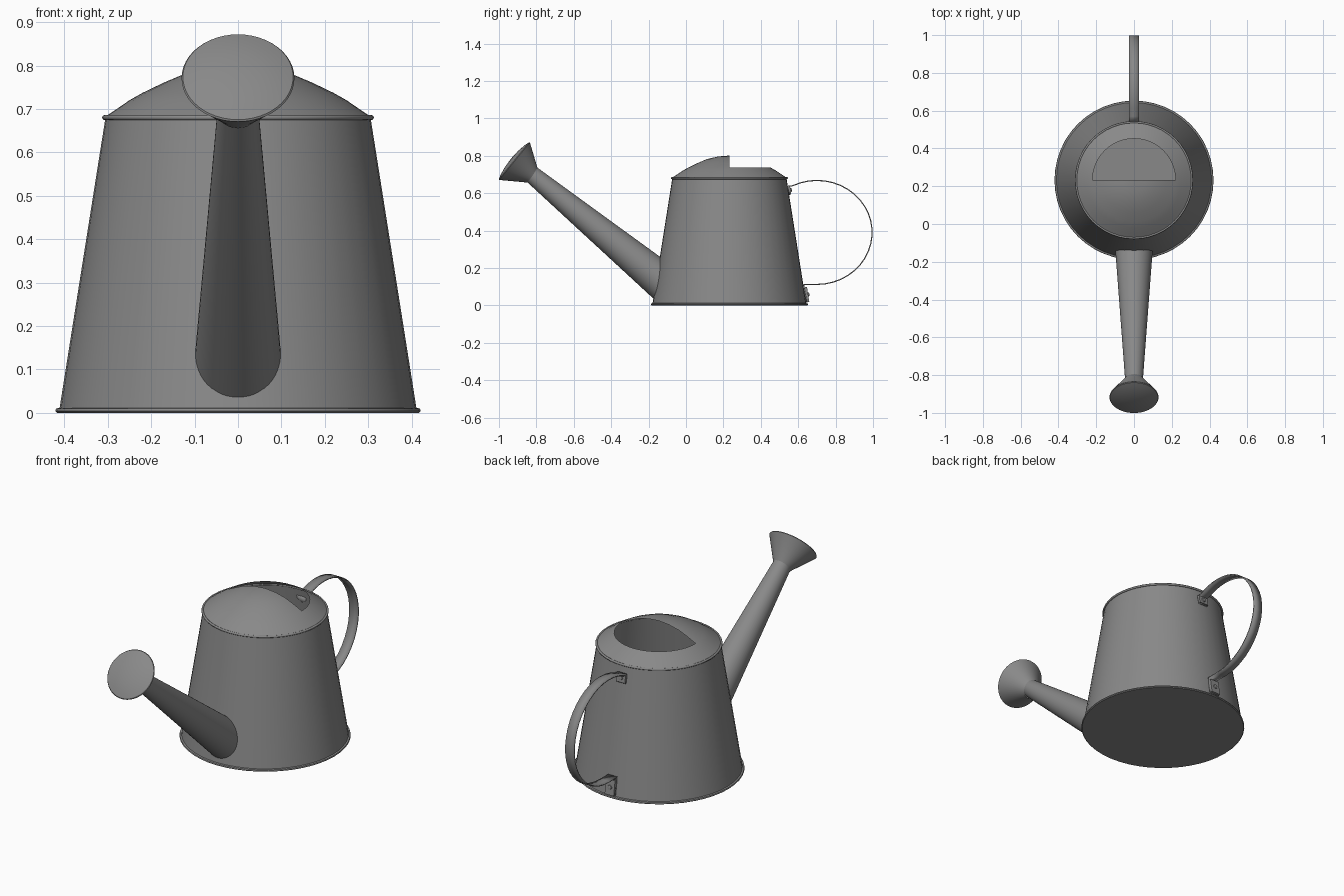
import bpy, bmesh
from math import sin, cos, pi, radians, atan2
from mathutils import Vector, Matrix

cube = bpy.data.objects.get("Cube")
if cube:
    bpy.data.objects.remove(cube)

grey = bpy.data.materials.new("grey metal")
grey.use_nodes = True
grey.diffuse_color = (0.25, 0.25, 0.25, 1)
grey.node_tree.nodes["Principled BSDF"].inputs["Base Color"].default_value = grey.diffuse_color

CENTRE = Matrix.Translation((0, 0.232, 0))   # axis of the can
SIDES = 48


def wall_radius(z):
    return 0.412 - 0.157 * z


def finish(bm, name, angle=35):
    bmesh.ops.remove_doubles(bm, verts=bm.verts, dist=0.0001)
    bmesh.ops.recalc_face_normals(bm, faces=bm.faces)
    mesh = bpy.data.meshes.new(name)
    bm.to_mesh(mesh)
    bm.free()
    mesh.materials.append(grey)
    obj = bpy.data.objects.new(name, mesh)
    bpy.context.collection.objects.link(obj)
    bpy.ops.object.select_all(action='DESELECT')
    obj.select_set(True)
    bpy.context.view_layer.objects.active = obj
    bpy.ops.object.shade_smooth_by_angle(angle=radians(angle))
    return obj


def revolve(name, profile, matrix, closed=False, keep=None, angle=35):
    """Turn (radius, height) pairs about local z; keep() filters faces."""
    bm = bmesh.new()
    rings = [[bm.verts.new((r * cos(2 * pi * i / SIDES), r * sin(2 * pi * i / SIDES), z))
              for i in range(SIDES)] for r, z in profile]
    pairs = list(zip(rings, rings[1:]))
    if closed:
        pairs.append((rings[-1], rings[0]))
    for a, b in pairs:
        for i in range(SIDES):
            j = (i + 1) % SIDES
            face = bm.faces.new((a[i], a[j], b[j], b[i]))
            if keep and not keep(face.calc_center_median()):
                bm.faces.remove(face)
    bm.transform(matrix)
    return finish(bm, name, angle)


def ring_profile(radius, z, size):
    return [(radius + size * cos(k * pi / 4), z + size * sin(k * pi / 4)) for k in range(8)]


# Can body with its floor, and the two rims
revolve("can_body", [(0, 0.004), (wall_radius(0), 0.004), (wall_radius(0.68), 0.68)], CENTRE)
revolve("base_rim", [(0, 0), (0.417, 0), (0.421, 0.004), (0.419, 0.01), (0.41, 0.012)], CENTRE)
revolve("top_rim", ring_profile(0.307, 0.68, 0.006), CENTRE, closed=True, angle=60)

# Domed lid, with the rear half of its crown left open
dome = [(0.306, 0.682), (0.285, 0.696), (0.25, 0.72), (0.22, 0.737),
        (0.17, 0.761), (0.12, 0.782), (0.06, 0.796), (0, 0.801)]
revolve("lid", dome, CENTRE, keep=lambda c: c.y < 0 or c.xy.length > 0.219)

# Tapered spout and flared rose share one tilted axis
axis = Vector((0, -0.773, 0.634))
tilt = axis.to_track_quat('Z', 'Y').to_matrix().to_4x4()
spout_frame = Matrix.Translation((0, -0.16, 0.155)) @ tilt
revolve("spout", [(0.101, -0.065), (0.047, 0.86)], spout_frame)
rose_frame = Matrix.Translation((0, -0.917, 0.771)) @ tilt
revolve("rose", [(0.047, -0.125), (0.052, -0.115), (0.127, -0.004), (0.13, 0), (0.127, 0.004),
                 (0.1, 0.012), (0.055, 0.02), (0, 0.023)], rose_frame)

# Strap handle: a bent strip whose ends turn down against the wall
path = [(0.232 + wall_radius(0.59) + 0.004, 0.59), (0.543, 0.637)]
for k in range(25):
    t = radians(116 - 206 * k / 24)
    path.append((0.70 + 0.295 * cos(t), 0.39 + 0.278 * sin(t)))
path += [(0.63, 0.112), (0.232 + wall_radius(0.015) + 0.004, 0.015)]
bm = bmesh.new()
rows = [[bm.verts.new((x, y, z)) for x in (-0.027, 0.027)] for y, z in path]
for a, b in zip(rows, rows[1:]):
    bm.faces.new((a[0], a[1], b[1], b[0]))
strap = finish(bm, "handle")
solid = strap.modifiers.new("thickness", 'SOLIDIFY')
solid.thickness = 0.006
solid.offset = 0

# Fixing brackets and rivets, laid flat on the sloping wall
lean = Matrix.Rotation(atan2(0.157, 1), 4, 'X')
for place, z, height, depth in (("upper", 0.615, 0.045, 0.012), ("lower", 0.056, 0.08, 0.018)):
    frame = Matrix.Translation((0, 0.232 + wall_radius(z), z)) @ lean
    bm = bmesh.new()
    bmesh.ops.create_cube(bm, size=1)
    bm.transform(frame @ Matrix.Translation((0, depth / 2, 0)) @ Matrix.Diagonal((0.054, depth, height, 1)))
    finish(bm, place + "_bracket")
    outward = Matrix.Translation((0, depth, 0)) @ Matrix.Rotation(-pi / 2, 4, 'X')
    revolve(place + "_rivet", [(0.012, 0), (0.01, 0.005), (0, 0.007)], frame @ outward)
